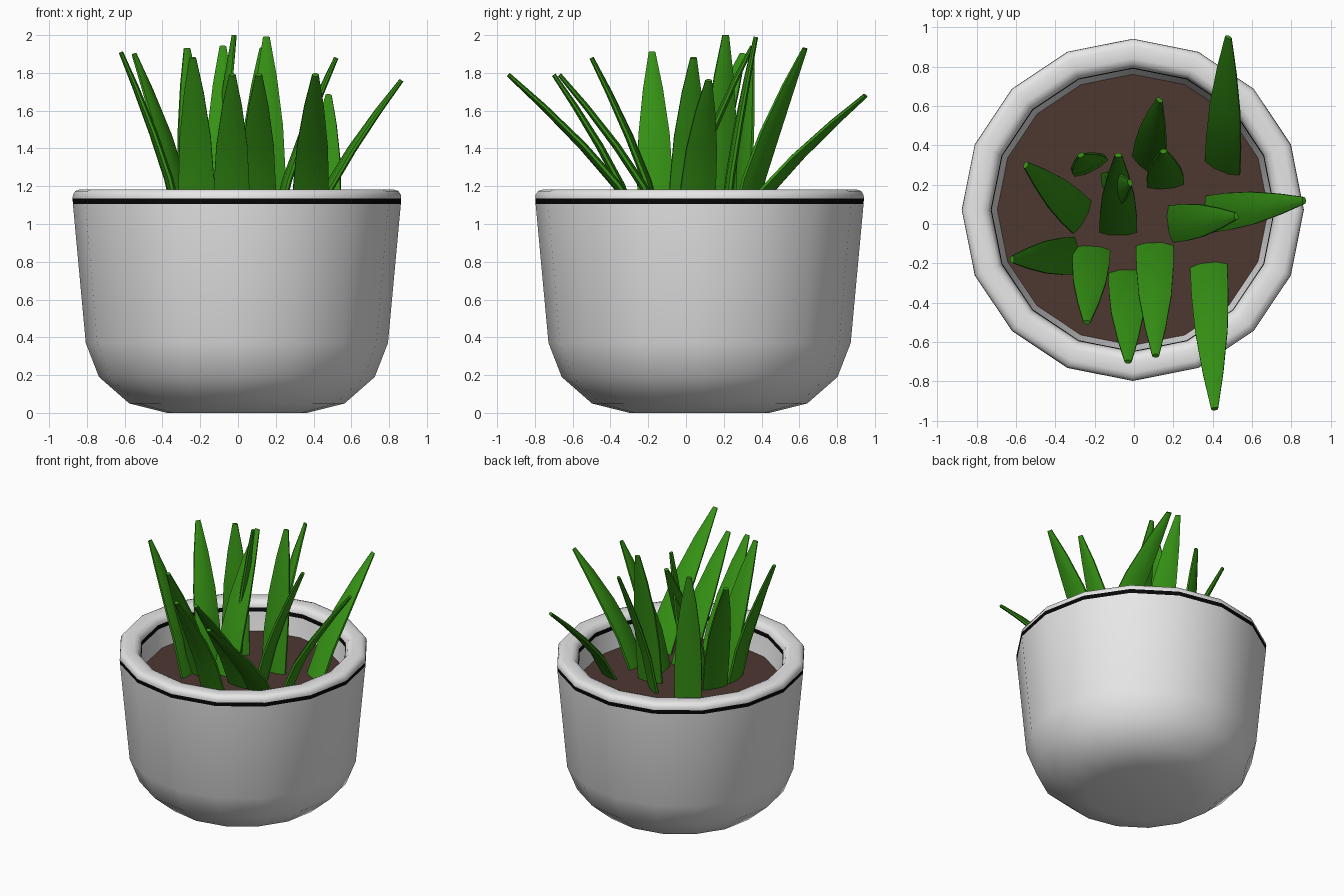
import bpy, math
from mathutils import Vector

if "Cube" in bpy.data.objects:
    bpy.data.objects.remove(bpy.data.objects["Cube"])


def material(name, rgb):
    m = bpy.data.materials.new(name)
    m.diffuse_color = (*rgb, 1)
    m.use_nodes = True
    m.node_tree.nodes["Principled BSDF"].inputs["Base Color"].default_value = m.diffuse_color
    return m


WHITE = material("white_glaze", (0.8, 0.8, 0.8))
BLACK = material("black_stripe", (0.002, 0.002, 0.002))
SOIL = material("brown_soil", (0.075, 0.038, 0.03))
GREEN = material("leaf_green", (0.035, 0.28, 0.007))
CX, CY, SIDES = -0.006, 0.072, 16
SOIL_Z = 0.97


def make(name, verts, faces, mats, angle):
    me = bpy.data.meshes.new(name)
    me.from_pydata(verts, [], faces)
    for m in mats:
        me.materials.append(m)
    ob = bpy.data.objects.new(name, me)
    bpy.context.collection.objects.link(ob)
    bpy.ops.object.select_all(action='DESELECT')
    ob.select_set(True)
    bpy.context.view_layer.objects.active = ob
    bpy.ops.object.shade_smooth_by_angle(angle=math.radians(angle))
    return ob


def ring(r, z):
    return [(CX + r * math.cos(2 * math.pi * i / SIDES),
             CY + r * math.sin(2 * math.pi * i / SIDES), z) for i in range(SIDES)]


# Pot: lathed profile from the base, over the rim and down the inside
profile = [(0.37, 0), (0.57, 0.05), (0.73, 0.19), (0.80, 0.37), (0.868, 1.105),
           (0.87, 1.135), (0.868, 1.155), (0.855, 1.175), (0.83, 1.183), (0.77, 1.183),
           (0.74, 1.172), (0.728, 1.15), (0.722, 1.135), (0.718, 1.105), (0.685, SOIL_Z - 0.02)]
STRIPES = (4, 12)  # black bands outside and inside the rim
verts, faces = [], [tuple(reversed(range(SIDES)))]
for r, z in profile:
    verts += ring(r, z)
for k in range(len(profile) - 1):
    for i in range(SIDES):
        j = (i + 1) % SIDES
        a, b = k * SIDES, (k + 1) * SIDES
        faces.append((a + i, a + j, b + j, b + i))
pot = make("pot", verts, faces, [WHITE, BLACK], 50)
for p in pot.data.polygons:
    if p.index > 0 and (p.index - 1) // SIDES in STRIPES:
        p.material_index = 1

# Soil disc
make("soil", ring(0.692, SOIL_Z), [tuple(range(SIDES))], [SOIL], 30)


# Leaf: lens-shaped section swept along an outward-curving path
STATIONS = [(0, 0.19), (0.3, 0.188), (0.55, 0.165), (0.8, 0.105), (1, 0.035)]


def leaf(name, base, tip, across=None):
    base, tip = Vector((*base, 0.95)), Vector(tip)
    lean = Vector((tip.x - base.x, tip.y - base.y, 0))
    if across is None:
        across = (-lean.y, lean.x)
    w = Vector((*across, 0)).normalized()

    def at(t):
        p = base + lean * t ** 1.3
        p.z = base.z + (tip.z - base.z) * t
        return p

    vs, fs = [], []
    for t, width in STATIONS:
        tangent = (at(min(t + 0.05, 1)) - at(max(t - 0.05, 0))).normalized()
        n = w.cross(tangent).normalized()
        th = 0.4 + 0.6 * width / 0.19
        for u, v in ((-0.5, -0.008), (-0.22, -0.022), (0.22, -0.022), (0.5, -0.008),
                     (0.5, 0.008), (0.22, 0.022), (-0.22, 0.022), (-0.5, 0.008)):
            vs.append(at(t) + w * (u * width) + n * (v * th))
    for k in range(len(STATIONS) - 1):
        for i in range(8):
            j = (i + 1) % 8
            fs.append((k * 8 + i, k * 8 + j, k * 8 + 8 + j, k * 8 + 8 + i))
    last = (len(STATIONS) - 1) * 8
    fs += [tuple(reversed(range(8))), tuple(range(last, last + 8))]
    make(name, vs, fs, [GREEN], 30)


# base xy, tip xyz, optional direction across the blade
LEAVES = [
    ((0.45, 0.28), (0.48, 0.95, 1.68), (0.17, -0.07)),
    ((0.07, 0.29), (0.13, 0.63, 1.93), (0.12, -0.09)),
    ((-0.22, 0.29), (-0.27, 0.35, 1.93), (0.14, 0.07)),
    ((-0.08, -0.04), (-0.08, 0.35, 1.94), None),
    ((0.16, 0.20), (0.15, 0.37, 1.99), (1, 0.08)),
    ((-0.13, 0.17), (-0.02, 0.21, 2.0), None),
    ((-0.265, 0.035), (-0.55, 0.30, 1.90), (0.08, 0.15)),
    ((-0.30, -0.16), (-0.62, -0.18, 1.91), None),
    ((-0.215, -0.13), (-0.24, -0.50, 1.88), None),
    ((-0.035, -0.25), (-0.03, -0.70, 1.79), None),
    ((0.105, -0.11), (0.11, -0.67, 1.79), None),
    ((0.38, -0.21), (0.41, -0.94, 1.79), (1, 0.1)),
    ((0.19, 0.0), (0.52, 0.04, 1.88), None),
    ((0.38, 0.05), (0.865, 0.12, 1.76), None),
]
for n, (b, t, a) in enumerate(LEAVES, 1):
    leaf(f"leaf_{n}", b, t, a)

# Make every surface face outward
for ob in bpy.context.scene.objects:
    if ob.name.startswith("leaf"):
        bpy.context.view_layer.objects.active = ob
        bpy.ops.object.mode_set(mode='EDIT')
        bpy.ops.mesh.select_all(action='SELECT')
        bpy.ops.mesh.normals_make_consistent(inside=False)
        bpy.ops.object.mode_set(mode='OBJECT')
